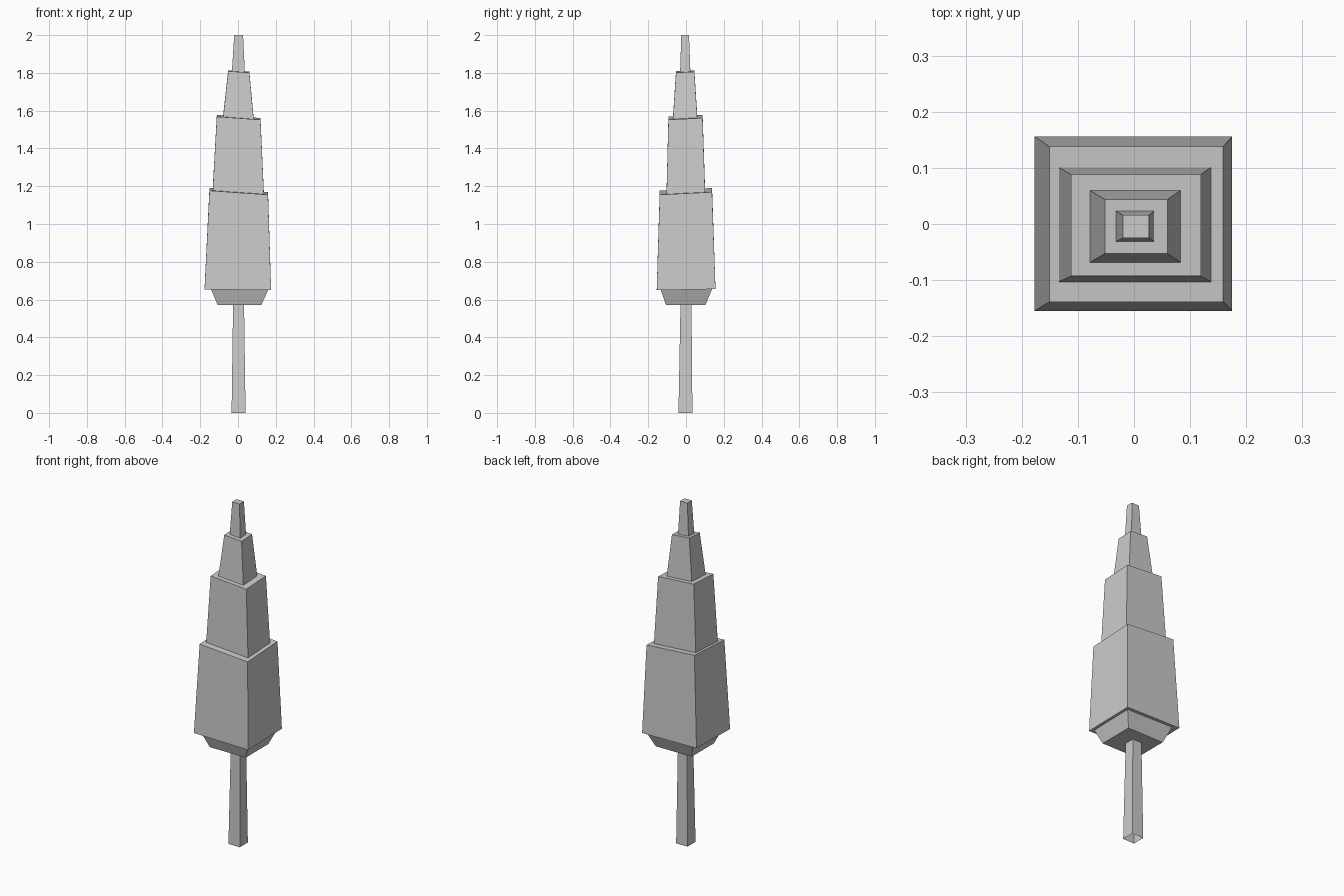
import bpy
import bmesh

cube = bpy.data.objects.get("Cube")
if cube:
    bpy.data.objects.remove(cube, do_unlink=True)

# Single flat colour
grey = bpy.data.materials.new("stone_grey")
grey.use_nodes = True
colour = (0.6, 0.6, 0.6, 1)
grey.diffuse_color = colour
grey.node_tree.nodes["Principled BSDF"].inputs["Base Color"].default_value = colour


def ring(bm, rect, height, tilt):
    """Four corners of a rectangle (left, right, front, back) on a slanted plane."""
    x0, x1, y0, y1 = rect
    corners = [(x0, y0), (x1, y0), (x1, y1), (x0, y1)]
    return [bm.verts.new((x, y, height + tilt[0] * x + tilt[1] * y)) for x, y in corners]


def tapered_block(name, low, high, open_bottom=False):
    """Four-sided tapered block between two slanted rectangles."""
    bm = bmesh.new()
    bottom, top = ring(bm, *low), ring(bm, *high)
    for i in range(4):
        j = (i + 1) % 4
        bm.faces.new((bottom[i], bottom[j], top[j], top[i]))
    bm.faces.new(top)
    if not open_bottom:
        bm.faces.new(bottom[::-1])
    mesh = bpy.data.meshes.new(name)
    bm.to_mesh(mesh)
    bm.free()
    mesh.materials.append(grey)
    obj = bpy.data.objects.new(name, mesh)
    bpy.context.collection.objects.link(obj)


level = (0, 0)
slant = (-0.07, 0.05)
slight = (-0.015, 0.02)

# Post and the flared collar above it
tapered_block("post", ((-0.034, 0.04, -0.04, 0.034), 0, level),
              ((-0.026, 0.032, -0.029, 0.029), 0.58, level), open_bottom=True)
tapered_block("collar", ((-0.108, 0.124, -0.106, 0.103), 0.572, level),
              ((-0.145, 0.161, -0.135, 0.14), 0.66, slight))

# Stacked tiers, each with a slanted top
tapered_block("lower_tier", ((-0.177, 0.175, -0.155, 0.156), 0.655, slight),
              ((-0.151, 0.159, -0.139, 0.138), 1.173, slant))
tapered_block("middle_tier", ((-0.134, 0.137, -0.103, 0.101), 1.17, slant),
              ((-0.112, 0.119, -0.093, 0.088), 1.565, slant))
tapered_block("upper_tier", ((-0.079, 0.083, -0.069, 0.06), 1.562, slant),
              ((-0.052, 0.06, -0.053, 0.044), 1.808, slant))
tapered_block("tip", ((-0.032, 0.036, -0.031, 0.023), 1.805, slant),
              ((-0.02, 0.027, -0.025, 0.016), 2, level))
